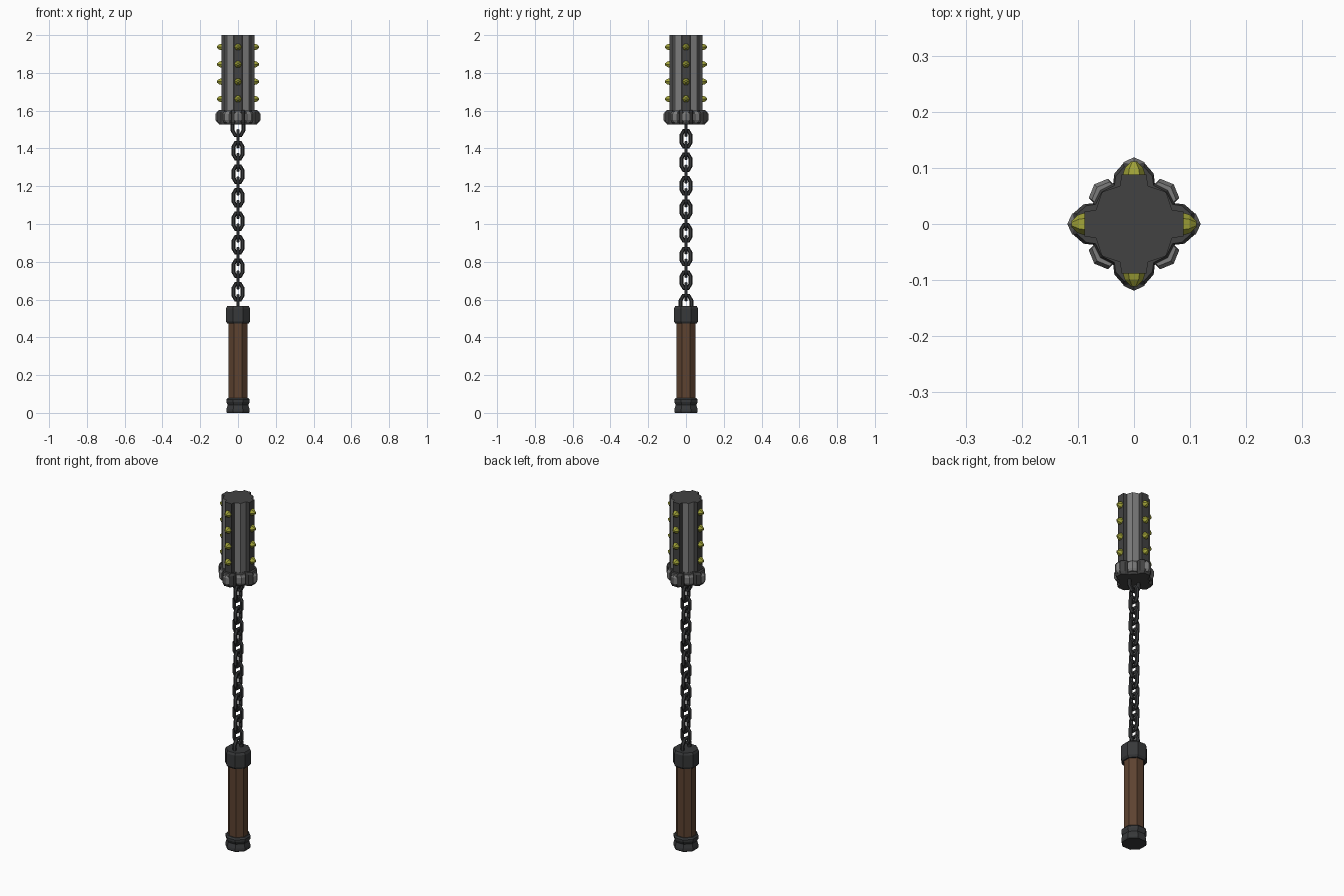
import bpy, bmesh, math
from mathutils import Matrix, Vector

if "Cube" in bpy.data.objects:
    bpy.data.objects.remove(bpy.data.objects["Cube"])


def material(name, r, g, b):
    m = bpy.data.materials.new(name)
    m.diffuse_color = (r, g, b, 1)
    m.use_nodes = True
    m.node_tree.nodes["Principled BSDF"].inputs["Base Color"].default_value = m.diffuse_color
    return m


IRON = material("dark_iron", 0.055, 0.055, 0.055)
CHAIN = material("chain_iron", 0.038, 0.04, 0.042)
STEEL = material("light_steel", 0.2, 0.2, 0.2)
WOOD = material("brown_wood", 0.11, 0.055, 0.03)
BRASS = material("yellow_brass", 0.36, 0.37, 0.04)


def make(name, rings, mats, closed=False, matrix=None):
    """Skin a list of equal-length point rings; cap the ends or close the loop."""
    bm = bmesh.new()
    vs = [[bm.verts.new(p) for p in ring] for ring in rings]
    n = len(rings[0])
    for i in range(len(vs) if closed else len(vs) - 1):
        a, b = vs[i], vs[(i + 1) % len(vs)]
        for j in range(n):
            k = (j + 1) % n
            bm.faces.new((a[j], a[k], b[k], b[j]))
    if not closed:
        bm.faces.new(vs[0][::-1])
        bm.faces.new(vs[-1])
    bmesh.ops.recalc_face_normals(bm, faces=bm.faces)
    if matrix:
        bm.transform(matrix)
    me = bpy.data.meshes.new(name)
    bm.to_mesh(me)
    bm.free()
    for m in mats:
        me.materials.append(m)
    ob = bpy.data.objects.new(name, me)
    bpy.context.collection.objects.link(ob)
    return ob


def stack(section, levels):
    """Copies of a flat section as (z, scale) levels."""
    return [[(x * s, y * s, z) for x, y in section] for z, s in levels]


def polygon(sides):
    """Regular outline with a flat side in front, flat-to-flat radius 1."""
    r = 1 / math.cos(math.pi / sides)
    return [(r * math.cos((i + 0.5) * math.tau / sides),
             r * math.sin((i + 0.5) * math.tau / sides)) for i in range(sides)]


def four_fold(quarter):
    """Repeat a quarter outline around the axis."""
    out = []
    for c, s in ((1, 0), (0, 1), (-1, 0), (0, -1)):
        out += [(x * c - y * s, x * s + y * c) for x, y in quarter]
    return out


def link(name, z, half_w, half_h, radius, side_on):
    """Eight-cornered closed link with a six-sided bar."""
    corners = [(1, -0.5), (1, 0.5), (0.5, 1), (-0.5, 1),
               (-1, 0.5), (-1, -0.5), (-0.5, -1), (0.5, -1)]
    path = [Vector((u * half_w, 0, v * half_h)) for u, v in corners]
    rings = []
    for i, p in enumerate(path):
        t = ((path[(i + 1) % 8] - p).normalized() + (p - path[i - 1]).normalized()).normalized()
        out = Vector((t.z, 0, -t.x))
        rings.append([p + radius * (out * math.cos(a) + Vector((0, 1, 0)) * math.sin(a))
                      for a in (k * math.tau / 6 for k in range(6))])
    turn = Matrix.Rotation(math.pi / 2 if side_on else 0, 4, 'Z')
    make(name, rings, [CHAIN], True, Matrix.Translation((0, 0, z)) @ turn)


# Handle: flared pommel, wooden grip, top cap
octagon = polygon(8)
make("pommel", stack(octagon, [(0, 0.058), (0.008, 0.062), (0.02, 0.061), (0.042, 0.055),
                               (0.058, 0.062), (0.07, 0.062), (0.078, 0.055)]), [CHAIN])
make("grip", stack(octagon, [(0.07, 0.049), (0.48, 0.049)]), [WOOD])
make("grip_cap", stack(octagon, [(0.472, 0.056), (0.484, 0.064), (0.553, 0.064),
                                 (0.565, 0.058)]), [CHAIN])

# Chain: end loops and alternating links
link("handle_loop", 0.565, 0.03, 0.055, 0.0105, True)
link("head_loop", 1.525, 0.03, 0.055, 0.0105, False)
for i in range(14):
    link("chain_link", 0.641 + i * 0.0623, 0.0235, 0.0425, 0.0105, i % 2 == 1)

# Head: four flanges with lighter angled panels between them
head = make("striking_head", stack(four_fold([
    (0.088, -0.022), (0.088, 0.022), (0.068, 0.025), (0.057, 0.057), (0.025, 0.068)]),
    [(1.59, 1), (2.0, 1)]), [IRON, STEEL])
for f in head.data.polygons:
    if abs(f.normal.z) < 0.5 and min(abs(f.center.x), abs(f.center.y)) > 0.03:
        f.material_index = 1

# Collar below the head
make("collar", stack(four_fold([
    (0.108, -0.019), (0.108, 0.019), (0.09, 0.035), (0.073, 0.037),
    (0.061, 0.061), (0.037, 0.073), (0.035, 0.09)]),
    [(1.526, 0.92), (1.54, 1), (1.592, 1), (1.604, 0.94)]), [IRON])

# Angled plates around the collar
for i in range(8):
    r, w, d = (0.119, 0.019, 0.009) if i % 2 == 0 else (0.1, 0.024, 0.01)
    t = 0.025
    chevron = [(r, 0), (r - d, w), (r - d - t, w), (r - t, 0), (r - d - t, -w), (r - d, -w)]
    make("collar_plate", stack(chevron, [(1.537, 0.93), (1.55, 1), (1.582, 1), (1.595, 0.93)]),
         [STEEL], matrix=Matrix.Rotation(i * math.pi / 4, 4, 'Z'))

# Studs in four rows on the flanges
stud = stack(polygon(6), [(0.084, 0.018), (0.099, 0.0145), (0.111, 0.005)])
for side in range(4):
    for row in range(4):
        make("stud", stud, [BRASS], matrix=Matrix.Rotation(side * math.pi / 2, 4, 'Z')
             @ Matrix.Translation((0, 0, 1.662 + row * 0.0917))
             @ Matrix.Rotation(math.pi / 2, 4, 'Y'))
